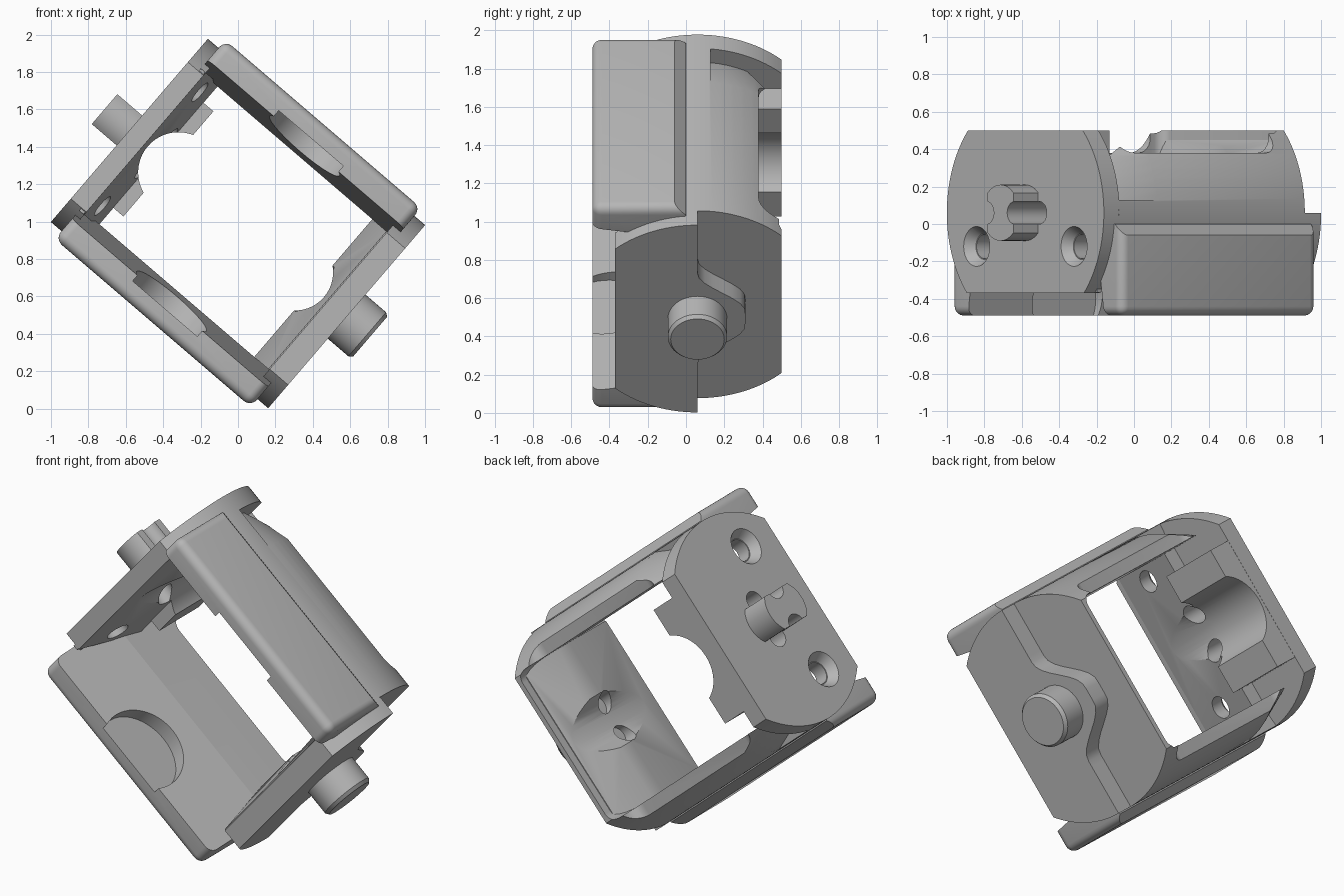
import bpy, bmesh, math
from mathutils import Matrix

if "Cube" in bpy.data.objects:
    bpy.data.objects.remove(bpy.data.objects["Cube"])

grey = bpy.data.materials.new("plain_grey")
grey.use_nodes = True
COLOUR = (0.47, 0.47, 0.47, 1)
grey.diffuse_color = COLOUR
grey.node_tree.nodes["Principled BSDF"].inputs["Base Color"].default_value = COLOUR

# The frame is modelled upright (x = across, z = up), then tilted at the end
R, PIN_Y = 0.645, 0.06
parts = []


def new_object(name, bm):
    bmesh.ops.recalc_face_normals(bm, faces=bm.faces)
    mesh = bpy.data.meshes.new(name)
    bm.to_mesh(mesh)
    bm.free()
    mesh.materials.append(grey)
    obj = bpy.data.objects.new(name, mesh)
    bpy.context.collection.objects.link(obj)
    return obj


def extrude_bm(corners, vec):
    """Extrude a flat outline of 3D corners along a vector."""
    bm = bmesh.new()
    face = bm.faces.new([bm.verts.new(c) for c in corners])
    out = bmesh.ops.extrude_face_region(bm, geom=[face])
    bmesh.ops.translate(bm, vec=vec,
                        verts=[v for v in out["geom"] if isinstance(v, bmesh.types.BMVert)])
    return bm


def prism_bm(points, x0, x1):
    """Extrude a (y, z) outline along x."""
    return extrude_bm([(x0, y, z) for y, z in points], (x1 - x0, 0, 0))


def wall(name, points, half):
    """Extrude an (x, y) outline along z, symmetric about the middle."""
    return new_object(name, extrude_bm([(x, y, -half) for x, y in points], (0, 0, 2 * half)))


def box(name, x, y, z, axis=None, radius=0.0):
    """Box between limits, with edges along one axis rounded."""
    bm = prism_bm([(y[0], z[0]), (y[1], z[0]), (y[1], z[1]), (y[0], z[1])], *x)
    if axis is not None:
        edges = [e for e in bm.edges
                 if abs((e.verts[0].co - e.verts[1].co).normalized()[axis]) > 0.9]
        bmesh.ops.bevel(bm, geom=edges, offset=radius, segments=6, affect='EDGES', profile=0.5)
    return new_object(name, bm)


def cylinder(name, axis, centre, r1, length, r2=None, segments=48):
    bm = bmesh.new()
    turn = {"x": Matrix.Rotation(math.pi / 2, 4, 'Y'),
            "y": Matrix.Rotation(-math.pi / 2, 4, 'X'),
            "z": Matrix.Identity(4)}[axis]
    bmesh.ops.create_cone(bm, cap_ends=True, segments=segments, radius1=r1,
                          radius2=r1 if r2 is None else r2, depth=length,
                          matrix=Matrix.Translation(centre) @ turn)
    return new_object(name, bm)


def disc_outline(y0, y1, steps=28):
    """Circle around the pin axis, trimmed flat at y0 and y1."""
    a0, a1 = math.acos((y0 - PIN_Y) / R), math.acos((y1 - PIN_Y) / R)
    arc = [a1 + (a0 - a1) * i / steps for i in range(steps + 1)]
    upper = [(PIN_Y + R * math.cos(a), R * math.sin(a)) for a in arc]
    return upper + [(y, -z) for y, z in reversed(upper)]


def cut(obj, cutters, operation='DIFFERENCE'):
    bpy.context.view_layer.objects.active = obj
    for cutter in cutters:
        mod = obj.modifiers.new("cut", 'BOOLEAN')
        mod.operation, mod.solver, mod.object = operation, 'EXACT', cutter
        bpy.ops.object.modifier_apply(modifier=mod.name)


def discard(cutters):
    for cutter in cutters:
        bpy.data.objects.remove(cutter)


# Left plate, its flat-sided pin, the sloping inner wall and the block behind it
left_plate = new_object("left_plate", prism_bm(disc_outline(-0.37, 0.5), -0.765, -0.655))
left_pin = cylinder("left_pin", "x", (-0.83, PIN_Y, 0), 0.15, 0.22)
left_wall = wall("left_inner_wall",
                 [(-0.69, -0.365), (-0.66, -0.365), (-0.56, 0.13), (-0.69, 0.13)], 0.5)
left_block = box("left_block", (-0.69, -0.49), (0.12, 0.499), (-0.37, 0.37))
seat = cylinder("cutter", "y", (-0.42, 0.1, 0), 0.215, 1.5)
flats = box("cutter", (-1, -0.5), (-0.5, 0.5), (-0.105, 0.105))
wire_holes = [cylinder("cutter", "x", (-0.7, PIN_Y, s * 0.115), 0.06, 0.8) for s in (-1, 1)]
screw_holes = []
for s in (-1, 1):
    screw_holes.append(cylinder("cutter", "x", (-0.7, -0.12, s * 0.4), 0.065, 0.5))
    screw_holes.append(cylinder("cutter", "x", (-0.74, -0.12, s * 0.4), 0.11, 0.06, 0.07))
cut(left_pin, [flats], 'INTERSECT')
cut(left_pin, wire_holes)
cut(left_plate, wire_holes + screw_holes)
cut(left_wall, [seat] + wire_holes + screw_holes)
cut(left_block, [seat] + wire_holes)
discard([seat, flats] + wire_holes + screw_holes)
parts += [left_plate, left_pin, left_wall, left_block]

# Right raised plate: straight step that swells around the pin
swell = []
for i in range(41):
    z = -0.7 + 1.4 * i / 40
    t = min(max((abs(z) - 0.05) / 0.26, 0), 1)
    swell.append((PIN_Y + 0.125 * (1 + math.cos(math.pi * t)), z))
right_plate = new_object("right_plate", prism_bm(disc_outline(-0.37, 0.5), 0.635, 0.765))
keep = new_object("cutter", prism_bm([(-0.6, -0.7)] + swell + [(-0.6, 0.7)], 0.5, 0.9))
cut(right_plate, [keep], 'INTERSECT')
discard([keep])

# Right pin with a chamfered tip, and the ridge-shaped inner wall
right_pin = cylinder("right_pin", "x", (0.81, PIN_Y, 0), 0.155, 0.2)
pin_tip = cylinder("right_pin_tip", "x", (0.92, PIN_Y, 0), 0.155, 0.02, 0.14)
right_wall = wall("right_inner_wall", [(0.64, -0.36), (0.63, -0.36), (0.53, 0.1),
                                       (0.53, 0.2), (0.615, 0.45), (0.64, 0.45)], 0.485)
seat = cylinder("cutter", "y", (0.40, 0.3, 0), 0.205, 2)
blind_holes = [cylinder("cutter", "x", (0.6, PIN_Y, s * 0.1), 0.058, 0.2) for s in (-1, 1)]
cut(right_wall, [seat] + blind_holes)
parts += [right_plate, right_pin, pin_tip, right_wall]

# Rounded rear body with a through opening, side windows and a tapered relief
body = new_object("rear_body", prism_bm(disc_outline(0.0, 0.5), -0.66, 0.65))
opening = box("cutter", (-0.72, 0.62), (-1, 1), (-0.485, 0.485), 1, 0.06)
window = box("cutter", (-0.53, 0.53), (0.38, 0.9), (-1, 1), 2, 0.08)
bm = bmesh.new()
rings = []
for i in range(33):
    a = math.radians(-84 + 168 * i / 32)
    rings.append([bm.verts.new((x, PIN_Y + r * math.cos(a), r * math.sin(a)))
                  for x, r in ((-0.67, 0.545), (-0.35, 0.66), (-0.35, 0.8), (-0.67, 0.8))])
for a, b in zip(rings, rings[1:]):
    for j in range(4):
        bm.faces.new((a[j], a[(j + 1) % 4], b[(j + 1) % 4], b[j]))
bm.faces.new(rings[0])
bm.faces.new(rings[-1])
relief = new_object("cutter", bm)
cut(body, [relief, opening, window] + blind_holes)
discard([relief, opening, window, seat] + blind_holes)
parts.append(body)

# Front side bars: rounded outside, tapered inside, round pocket in the inner face
for s, name in ((1, "upper_front_bar"), (-1, "lower_front_bar")):
    outline = [(-0.49, 0.56), (-0.49, 0.70), (-0.06, 0.70), (0.0, 0.65), (0.0, 0.485)]
    bm = prism_bm([(y, s * z) for y, z in outline], -0.69, 0.69)
    edges = []
    for e in bm.edges:
        p, q = (v.co for v in e.verts)
        outer = abs(p.z) > 0.69 and abs(q.z) > 0.69 and min(p.y, q.y) < -0.4
        front_end = p.y < -0.4 and q.y < -0.4 and abs(p.x - q.x) < 0.01
        if outer or front_end:
            edges.append(e)
    bmesh.ops.bevel(bm, geom=edges, offset=0.09, segments=6, affect='EDGES',
                    profile=0.5, clamp_overlap=True)
    bar = new_object(name, bm)
    pocket = cylinder("cutter", "z", (0, -0.40, s * 0.4), 0.245, 0.4)
    cut(bar, [pocket])
    discard([pocket])
    parts.append(bar)

# Tilt the whole frame about the front-back axis and lift it onto the ground
pose = Matrix.Translation((0, 0, 0.99)) @ Matrix.Rotation(math.radians(40.6), 4, 'Y')
for obj in parts:
    obj.data.transform(pose)
    bpy.ops.object.select_all(action='DESELECT')
    obj.select_set(True)
    bpy.context.view_layer.objects.active = obj
    bpy.ops.object.shade_smooth_by_angle(angle=math.radians(30))
